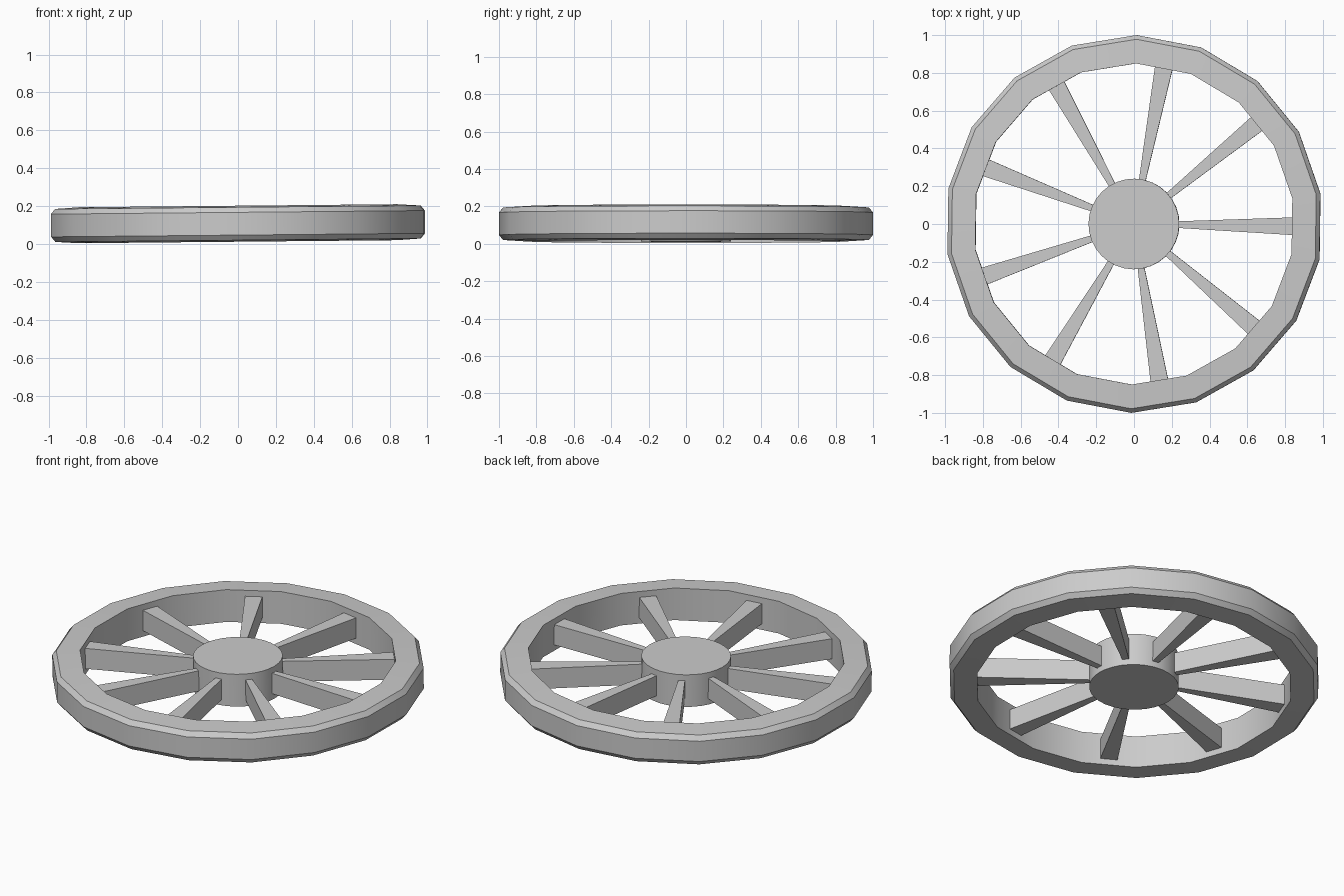
import bpy, bmesh
from math import radians, cos, sin, tau
from mathutils import Matrix

if "Cube" in bpy.data.objects:
    bpy.data.objects.remove(bpy.data.objects["Cube"])

MID = 0.107
TILT = Matrix.Translation((0, 0, MID)) @ Matrix.Rotation(-0.0095, 4, 'Y') @ Matrix.Rotation(radians(-0.8), 4, 'Z')


def finish(name, bm):
    bmesh.ops.recalc_face_normals(bm, faces=bm.faces)
    bm.transform(TILT)
    mesh = bpy.data.meshes.new(name)
    bm.to_mesh(mesh)
    bm.free()
    ob = bpy.data.objects.new(name, mesh)
    bpy.context.collection.objects.link(ob)
    bpy.ops.object.select_all(action='DESELECT')
    ob.select_set(True)
    bpy.context.view_layer.objects.active = ob
    bpy.ops.object.shade_smooth_by_angle(angle=radians(25))
    return ob


# Rim: chamfered profile swept round 18 sides
profile = [(0.85, -0.095), (0.978, -0.087), (1.0, -0.06),
           (1.0, 0.06), (0.978, 0.087), (0.85, 0.095)]
sides = 18
bm = bmesh.new()
rings = []
for i in range(sides):
    a = tau * (i + 0.5) / sides
    rings.append([bm.verts.new((r * cos(a), r * sin(a), z)) for r, z in profile])
for i in range(sides):
    p, q = rings[i], rings[(i + 1) % sides]
    for j in range(len(profile)):
        k = (j + 1) % len(profile)
        bm.faces.new((p[j], q[j], q[k], p[k]))
finish("rim", bm)

# Hub: solid drum
bm = bmesh.new()
bmesh.ops.create_cone(bm, cap_ends=True, segments=32, radius1=0.24, radius2=0.24, depth=0.19)
finish("hub", bm)

# Spokes: nine bars widening towards the rim
for i in range(9):
    bm = bmesh.new()
    bmesh.ops.create_cube(bm, size=1)
    for v in bm.verts:
        outer = v.co.x > 0
        v.co.x = 0.845 if outer else 0.22
        v.co.y *= 0.094 if outer else 0.034
        v.co.z *= 0.12
    bm.transform(Matrix.Rotation(tau * i / 9, 4, 'Z'))
    finish(f"spoke_{i + 1}", bm)
